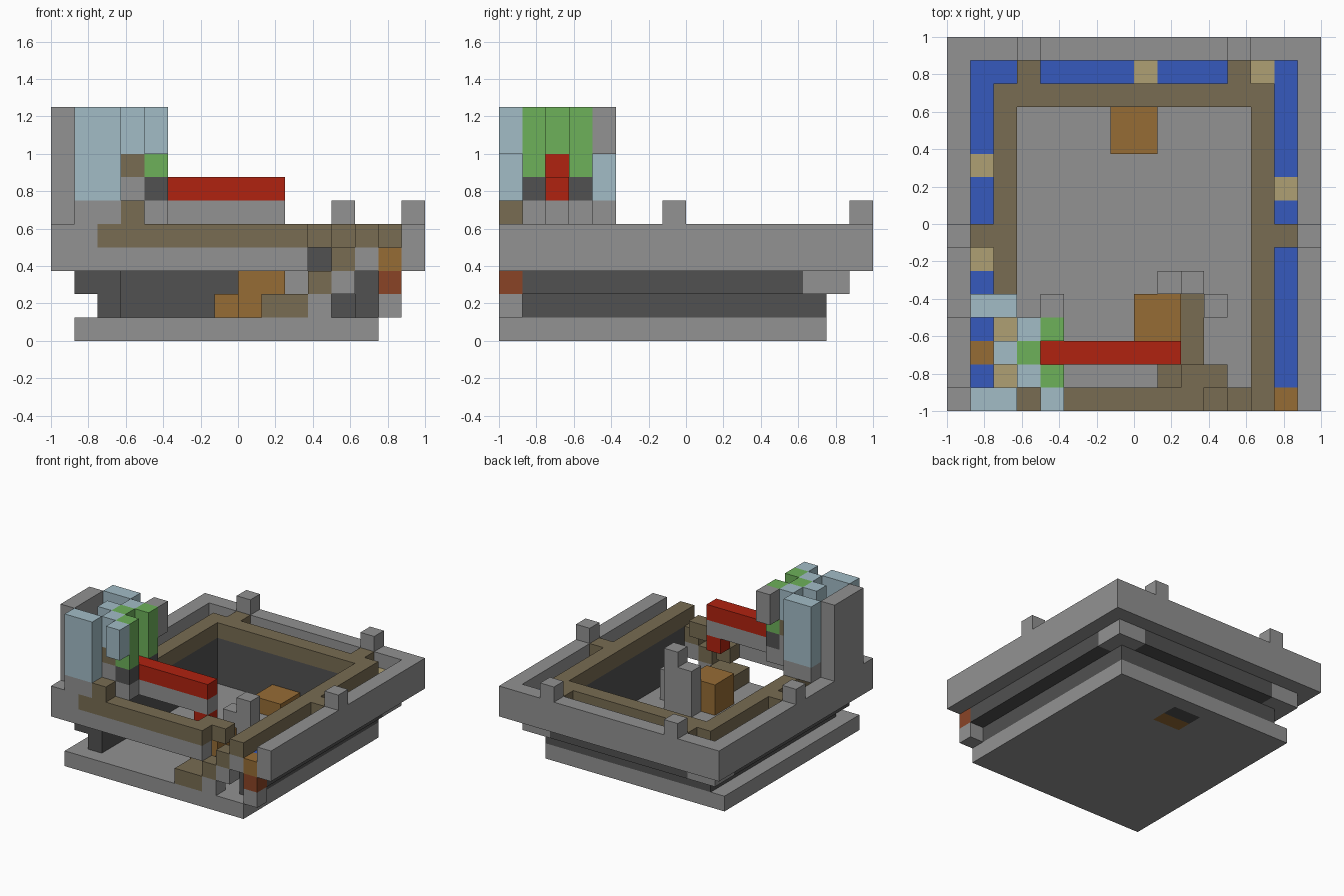
import bpy
import bmesh
from mathutils import Matrix, Vector

cube = bpy.data.objects.get("Cube")
if cube:
    bpy.data.objects.remove(cube, do_unlink=True)

UNIT = 0.125      # edge length of one block
PLATE = 0.05      # plate thickness in blocks


def make_material(name, hex_code):
    def linear(c):
        return c / 12.92 if c <= 0.04045 else ((c + 0.055) / 1.055) ** 2.4
    rgb = [linear(v / 255) for v in bytes.fromhex(hex_code)]
    mat = bpy.data.materials.new(name)
    mat.use_nodes = True
    mat.diffuse_color = (*rgb, 1)
    shader = mat.node_tree.nodes["Principled BSDF"]
    shader.inputs["Base Color"].default_value = (*rgb, 1)
    shader.inputs["Roughness"].default_value = 0.9
    return mat


stone = make_material("stone grey", "929292")
dark = make_material("dark stone", "515151")
brown = make_material("earth brown", "786c52")
tan = make_material("sand tan", "afa073")
orange = make_material("wood orange", "966c35")
rust = make_material("rust", "8a4426")
red = make_material("bright red", "b02210")
green = make_material("leaf green", "6db15a")
pale = make_material("pale blue", "a2bcc6")
blue = make_material("water blue", "365abd")


def box(x, y, z):
    """Box given by (start, end) ranges in block units."""
    return (x, y, z)


def block(x, y, z, w=1, d=1, h=1):
    """Box given by a start corner and a size in block units."""
    return ((x, x + w), (y, y + d), (z, z + h))


def u_shape(x, y, z, t=1):
    """Wall along left, back and right, open at the front."""
    (left, right), (front, back) = x, y
    return [box((left, left + t), (front, back - t), z),
            box((right - t, right), (front, back - t), z),
            box(x, (back - t, back), z)]


def mirrored(*boxes):
    """Add the copies on the other side of the tower's middle."""
    return list(boxes) + [(x, (5 - y[1], 5 - y[0]), z) for x, y, z in boxes]


def part(name, material, *boxes):
    bm = bmesh.new()
    for ranges in boxes:
        low = Vector([r[0] for r in ranges])
        size = Vector([r[1] - r[0] for r in ranges])
        centre = (low + size / 2 - Vector((8, 8, 0))) * UNIT
        transform = Matrix.Translation(centre) @ Matrix.Diagonal((*(size * UNIT), 1))
        bmesh.ops.create_cube(bm, size=1, matrix=transform)
    mesh = bpy.data.meshes.new(name)
    bm.to_mesh(mesh)
    bm.free()
    mesh.materials.append(material)
    obj = bpy.data.objects.new(name, mesh)
    bpy.context.collection.objects.link(obj)
    return obj


# Floor slab with an opening for the sunken crate
floor = (0, 1)
part("floor", stone,
     box((1, 14), (0, 11), floor), box((1, 14), (13, 14), floor),
     box((1, 7), (11, 13), floor), box((9, 14), (11, 13), floor))
part("crate", orange, block(7, 11, 0, w=2), block(7, 11, 1, w=2, d=2))
part("crate_pit", dark, block(7, 12, 0, w=2))

# Stepped pit walls
part("lower_wall", dark, *u_shape((2, 14), (1, 14), (1, 2)))
middle = (2, 3)
part("middle_wall", dark,
     box((1, 3), (1, 13), middle), box((13, 15), (1, 13), middle),
     box((3, 13), (13, 15), middle))
part("wall_corners", stone,
     *[block(x, 13, 2, w=2, d=2) for x in (1, 13)])
part("upper_wall", dark, *u_shape((2, 14), (1, 14), (3, 4)))

# Outer parapet with posts
part("parapet", stone, *u_shape((0, 16), (0, 16), (3, 5)))
part("parapet_posts", stone,
     *[block(x, 7, 5) for x in (0, 15)],
     *[block(x, 15, 5) for x in (3, 12)])

# Front bar, kerb and moat
part("front_bar", stone, block(1, 0, 3, w=10), block(1, 0, 4), block(13, 0, 3))
part("front_bar_top", brown, block(2, 0, 4, w=9), block(13, 0, 4), block(3, 0, 5))
part("kerb", brown, *u_shape((2, 14), (1, 14), (4, 5)))
part("moat_water", blue, *u_shape((1, 15), (1, 15), (3, 4)))
part("moat_bridges", brown,
     *[block(x, 7, 4) for x in (1, 14)],
     *[block(x, 14, 4) for x in (3, 12)])
part("moat_sand", tan,
     *[block(x, y, 4, h=PLATE)
       for x, y in ((1, 10), (1, 6), (8, 14), (13, 14), (14, 9))])
part("moat_plank", orange, block(1, 2, 4, h=PLATE))

# Spout at the front end of the moat
part("spout", orange, block(14, 0, 3))
part("spout_base", rust, block(14, 0, 2))
part("spout_foot", stone, block(14, 0, 1))

# Front stairs, landing and inner path
part("stair_treads", brown,
     block(9, 0, 1, w=2), block(11, 0, 2), block(12, 0, 3))
part("stair_supports", stone, block(11, 0, 1), block(12, 0, 2))
part("landing", brown, block(10, 1, 4, w=2), block(9, 1, 3))
part("inner_path", brown, block(10, 1, 1, d=4), block(9, 1, 1))
part("inner_bench", orange, block(8, 3, 1, w=2, d=2, h=2))
part("inner_posts", stone,
     block(10, 5, 1, h=4), block(9, 5, 1, h=3), block(11, 4, 1, h=2))

# Beam over the pit
part("beam", stone, block(5, 2, 5, w=5))
part("beam_top", red, block(4, 2, 6, w=6))
part("beam_hook", red, block(9, 2, 4))

# Tower
part("tower_wall", stone, block(0, 1, 5, d=3, h=5))
part("tower_bases", stone,
     *mirrored(block(1, 0, 5, w=2), block(3, 1, 5, h=2), block(4, 1, 5)),
     block(3, 2, 5, h=2), block(4, 2, 5))
part("tower_sand", tan, *mirrored(block(2, 1, 5)))
part("tower_panels", pale,
     *mirrored(block(1, 0, 6, w=2, h=4), block(3, 1, 8, h=2)),
     block(2, 2, 5, h=5), block(4, 0, 8, h=2))
part("tower_back_hanger", stone, block(4, 4, 8, h=2))
part("tower_ledges", brown, *mirrored(block(3, 1, 7)))
part("gate_feet", dark, *mirrored(block(4, 1, 6)))
part("gate_columns", green, *mirrored(block(4, 1, 7, h=3)), block(3, 2, 8, h=2))
part("gate_core", red, block(3, 2, 7))
